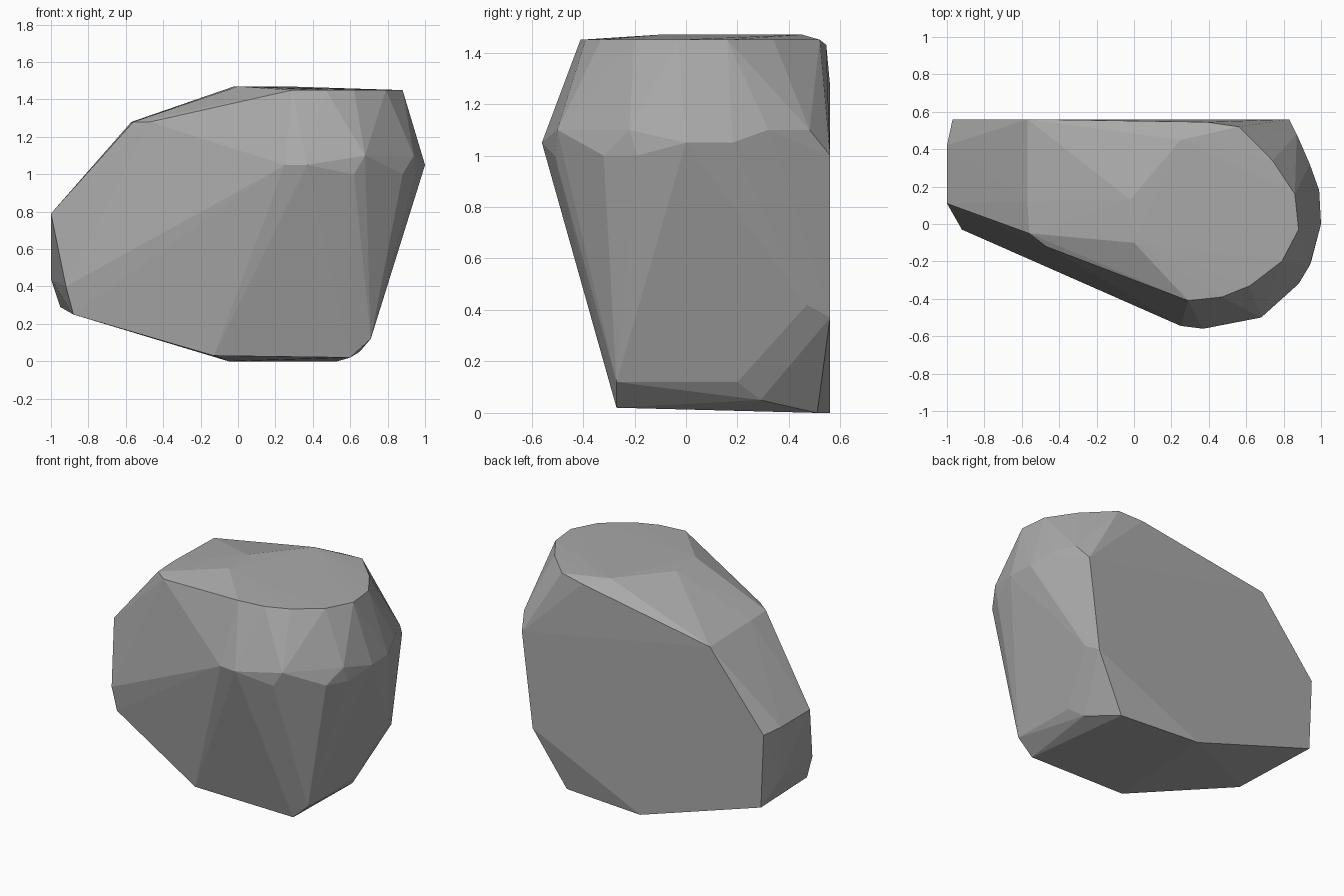
import bpy
import bmesh

# Remove the default cube
default_cube = bpy.data.objects.get("Cube")
if default_cube:
    bpy.data.objects.remove(default_cube, do_unlink=True)


def make_material(name, colour):
    material = bpy.data.materials.new(name)
    material.use_nodes = True
    material.diffuse_color = colour
    shader = material.node_tree.nodes["Principled BSDF"]
    shader.inputs["Base Color"].default_value = colour
    shader.inputs["Roughness"].default_value = 0.9
    return material


def level_ring(z, outline):
    """Corners of a horizontal outline given as (x, y)."""
    return [(x, y, z) for x, y in outline]


def upright_ring(y, outline):
    """Corners of an upright outline given as (x, z)."""
    return [(x, y, z) for x, z in outline]


def build_stone(name, corners, material):
    """Stretch a chipped, flat-faced shell around the corner points."""
    shell = bmesh.new()
    for corner in corners:
        shell.verts.new(corner)
    hull = bmesh.ops.convex_hull(shell, input=shell.verts[:])
    unused = set(hull["geom_interior"]) | set(hull["geom_unused"])
    loose = [item for item in unused if isinstance(item, bmesh.types.BMVert)]
    bmesh.ops.delete(shell, geom=loose, context="VERTS")
    bmesh.ops.recalc_face_normals(shell, faces=shell.faces[:])

    mesh = bpy.data.meshes.new(name)
    shell.to_mesh(mesh)
    shell.free()
    mesh.materials.append(material)
    stone = bpy.data.objects.new(name, mesh)
    bpy.context.scene.collection.objects.link(stone)
    return stone


# Flat crown with its rounded right side
crown = level_ring(1.45, [
    (.29, -.41), (.47, -.39), (.62, -.33), (.79, -.2),
    (.88, -.03), (.86, .16), (.74, .34), (.56, .52)])
crown += level_ring(1.47, [(0, -.1), (-.02, .13), (.25, .45)])
crown += level_ring(1.43, [(.06, -.25), (.17, -.34), (.39, .545)])

# Widest belt around the front and the right side
belt = level_ring(1.05, [(.37, -.56), (.25, -.545), (1, 0), (.99, .18)])
belt += level_ring(1.1, [(.68, -.5), (.94, -.22), (.94, .32), (.87, .48)])
belt += level_ring(1, [(.17, -.51), (.62, -.51), (.88, -.32), (.95, -.19)])

# Sloping left shoulder
shoulder = level_ring(1.28, [(-.57, .12), (-.56, -.05), (-.47, -.12)])

# Blunt left end
end = level_ring(.79, [(-1, .11), (-1, .42)])
end += upright_ring(-.03, [(-.92, .4), (-.88, .25)])
end += upright_ring(.42, [(-1, .44)])

# Broad flat back
back = upright_ring(.56, [
    (.83, 1), (.75, .37), (-.05, 0), (-.95, .29), (-.97, .78), (-.57, 1.27)])

# Small foot with chipped lower edges
foot = upright_ring(-.27, [(.71, .12), (.6, .02), (-.13, .03)])
foot += [(.7, .2, .12), (.65, .29, .05), (.53, .51, 0), (.79, .47, .42)]

stone_grey = make_material("stone grey", (.4, .4, .4, 1))
build_stone("boulder", crown + belt + shoulder + end + back + foot, stone_grey)
